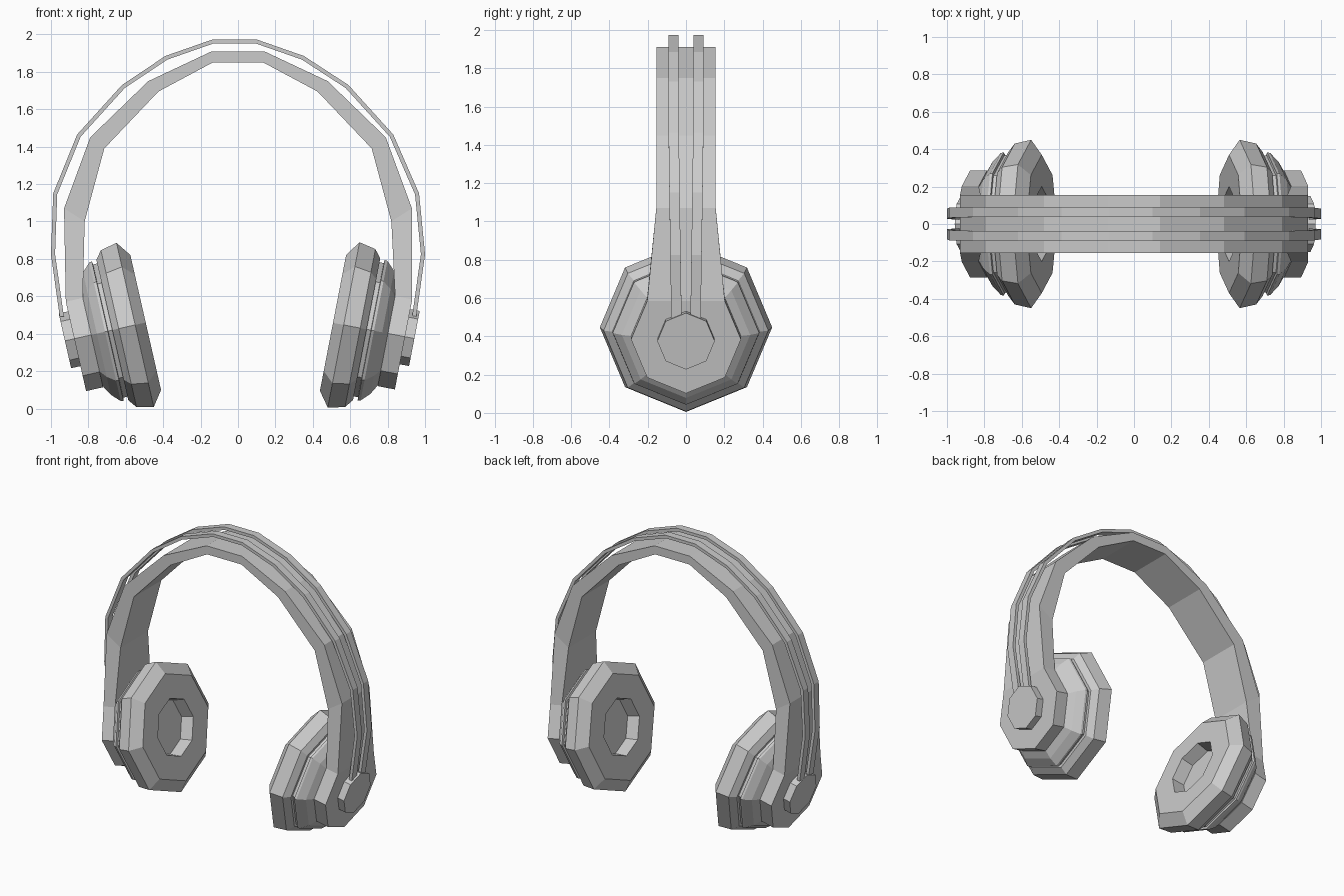
import bpy, bmesh, math
from mathutils import Vector

if "Cube" in bpy.data.objects:
    bpy.data.objects.remove(bpy.data.objects["Cube"])

# side: (sign, tilt in degrees, x of cup centre)
SIDES = {"right": (1, 10.9, 0.565), "left": (-1, 12.8, 0.55)}
CZ = 0.447


def local(side, d, y, u):
    """Cup coordinates: d = outward along the axis, u = up along the tilted face."""
    s, deg, cx = SIDES[side]
    t = math.radians(deg)
    return Vector((s * (cx + d * math.cos(t) + u * math.sin(t)), y,
                   CZ - d * math.sin(t) + u * math.cos(t)))


def octagon(side, d, r):
    return [local(side, d, r * math.sin(k * math.pi / 4), r * math.cos(k * math.pi / 4))
            for k in range(8)]


def make(name, loops_list, caps=True):
    """Loft each list of equal-size loops into one mesh object."""
    bm = bmesh.new()
    for loops in loops_list:
        rings = [[bm.verts.new(p) for p in loop] for loop in loops]
        n = len(rings[0])
        for a, b in zip(rings, rings[1:]):
            for i in range(n):
                j = (i + 1) % n
                bm.faces.new((a[i], a[j], b[j], b[i]))
        if caps:
            bm.faces.new(rings[0])
            bm.faces.new(rings[-1])
    bmesh.ops.remove_doubles(bm, verts=bm.verts, dist=0.0005)
    bmesh.ops.recalc_face_normals(bm, faces=bm.faces)
    me = bpy.data.meshes.new(name)
    bm.to_mesh(me)
    bm.free()
    ob = bpy.data.objects.new(name, me)
    bpy.context.collection.objects.link(ob)
    return ob


D0, D1, PR = 0.241, 0.334, 0.287      # hinge plate depth range and radius
CUSHION = [(0.03, 0.19), (-0.058, 0.20), (-0.058, 0.37), (0.0, 0.45),
           (0.09, 0.43), (0.125, 0.385)]
SHELL = [(0.115, 0.365), (0.148, 0.365), (0.15, 0.383), (0.165, 0.38),
         (0.21, 0.335), (0.245, 0.275)]
CAP = [(0.32, 0.15), (0.385, 0.15)]

for side in SIDES:
    # padded cushion with recessed centre, shell behind it, round outer cap
    for part, prof in (("cushion", CUSHION), ("cup_shell", SHELL), ("outer_cap", CAP)):
        make(f"{side}_{part}", [[octagon(side, d, r) for d, r in prof]])
    # hinge plate: octagon without its top corner, where the band joins
    make(f"{side}_hinge_plate", [[octagon(side, d, PR)[1:] for d in (D0, D1)]])

# headband: outer x, outer z, inner x, inner z, half width
BAND = [(0.93, 1.07, 0.82, 1.00, 0.155), (0.79, 1.45, 0.715, 1.39, 0.155),
        (0.48, 1.75, 0.425, 1.695, 0.155), (0.14, 1.91, 0.135, 1.85, 0.155)]


def band_section(s, ox, oz, ix, iz, h):
    return [(s * ox, -h, oz), (s * ox, h, oz), (s * ix, h, iz), (s * ix, -h, iz)]


def band_end(side):
    h = PR * math.sin(math.pi / 4)
    return [local(side, D1, -h, h), local(side, D1, h, h),
            local(side, D0, h, h), local(side, D0, -h, h)]


make("headband", [[band_end("right")] + [band_section(1, *b) for b in BAND]
                  + [band_section(-1, *b) for b in reversed(BAND)] + [band_end("left")]])

# two thin strips arching over the band: x, z, x shift, y centre
STRIP = [(0.953, 0.49, 0, 0.05), (1.0, 0.825, 0, 0.055), (0.978, 1.15, -0.01, 0.06),
         (0.845, 1.465, -0.015, 0.064), (0.605, 1.73, -0.015, 0.065),
         (0.37, 1.885, -0.018, 0.065), (0.118, 1.973, -0.018, 0.065)]
T = 0.022
pts = [(x + dx, z, y) for x, z, dx, y in STRIP]
pts += [(-x + dx, z, y) for x, z, dx, y in reversed(STRIP)]
for name, sy in (("front_strip", -1), ("back_strip", 1)):
    loops = []
    for i, (x, z, y) in enumerate(pts):
        a, b = pts[max(i - 1, 0)], pts[min(i + 1, len(pts) - 1)]
        tan = Vector((b[0] - a[0], 0, b[1] - a[1])).normalized()
        inward = Vector((-tan.z, 0, tan.x)) * T
        p = Vector((x, sy * y, z))
        w = Vector((0, 0.027, 0))
        loops.append([p - w, p + w, p + w + inward, p - w + inward])
    make(name, [loops])
